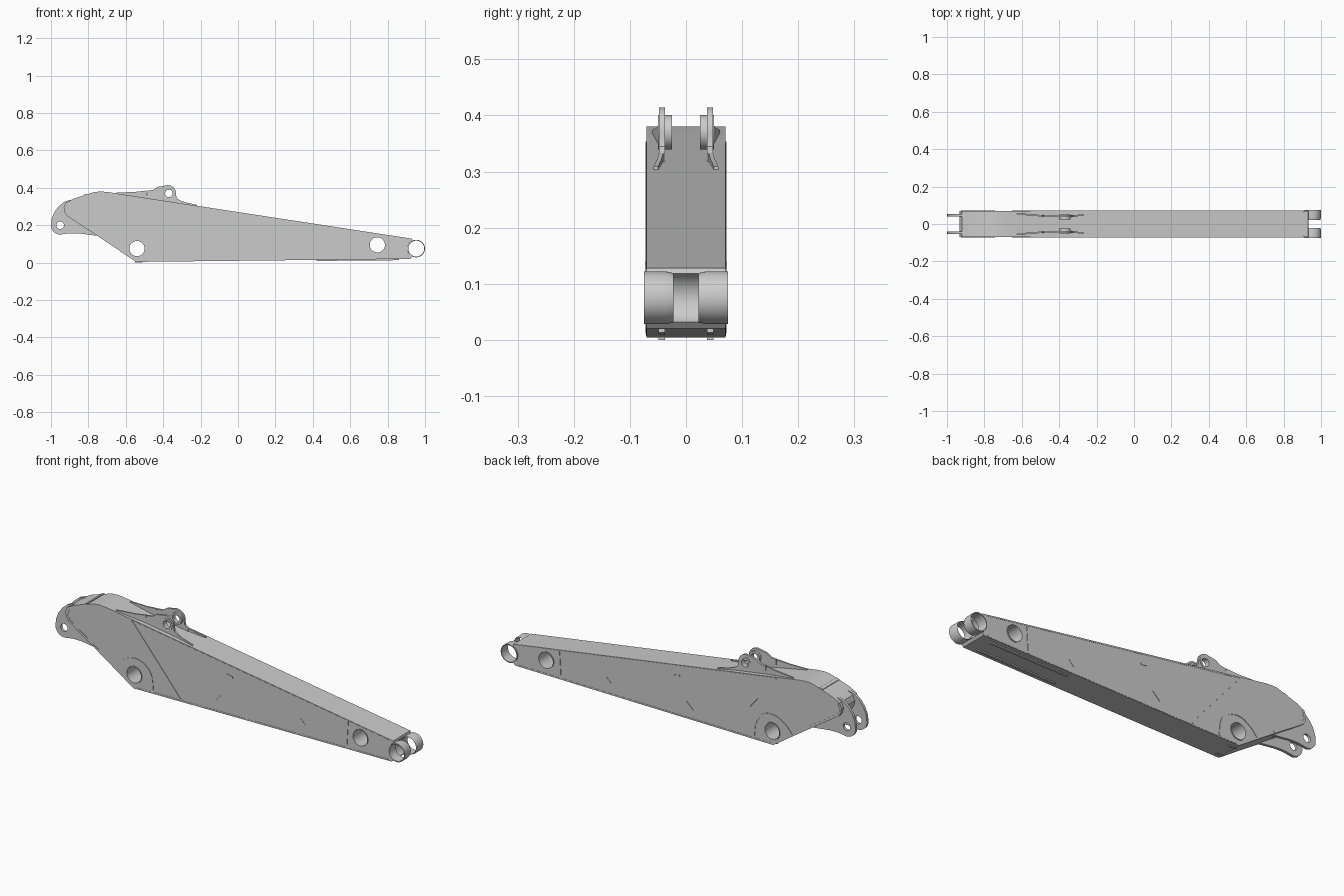
import bpy, bmesh
from math import cos, sin, radians, hypot

if "Cube" in bpy.data.objects:
    bpy.data.objects.remove(bpy.data.objects["Cube"])


def arc(cx, cz, r, a0, a1, n):
    return [(cx + r * cos(radians(a0 + (a1 - a0) * i / n)),
             cz + r * sin(radians(a0 + (a1 - a0) * i / n))) for i in range(n + 1)]


def circle(cx, cz, r, n=40):
    return arc(cx, cz, r, 0, 360, n)[:-1]


def plate(name, outline, y0, y1, holes=(), shear=0.0, x0=0.0):
    """Side profile with holes, extruded along y from y0 to y1."""
    bm = bmesh.new()
    edges = []
    for loop in [outline, *holes]:
        vs = [bm.verts.new((x, y0, z)) for x, z in loop]
        edges += [bm.edges.new((vs[i], vs[(i + 1) % len(vs)])) for i in range(len(vs))]
    if holes:
        bmesh.ops.triangle_fill(bm, edges=edges, use_beauty=True)
    else:
        bm.faces.new(list(bm.verts))
    ret = bmesh.ops.extrude_face_region(bm, geom=bm.faces[:])
    for v in ret["geom"]:
        if isinstance(v, bmesh.types.BMVert):
            v.co.y = y1
    for v in bm.verts:
        v.co.y += shear * (v.co.x - x0)
    bmesh.ops.recalc_face_normals(bm, faces=bm.faces[:])
    me = bpy.data.meshes.new(name)
    bm.to_mesh(me)
    bm.free()
    ob = bpy.data.objects.new(name, me)
    bpy.context.collection.objects.link(ob)
    return ob


def pair(name, *args, **kw):
    ob = plate(name, *args, **kw)
    ob.modifiers.new("mirror", "MIRROR").use_axis = (False, True, False)
    return ob


def bead(name, path, w, y0=0.066, y1=0.0725):
    """Raised weld ribbon following a path on both side faces."""
    left, right = [], []
    for i, (x, z) in enumerate(path):
        a, b = path[max(i - 1, 0)], path[min(i + 1, len(path) - 1)]
        dx, dz = b[0] - a[0], b[1] - a[1]
        k = w / 2 / hypot(dx, dz)
        left.append((x - dz * k, z + dx * k))
        right.append((x + dz * k, z - dx * k))
    return pair(name, left + right[::-1], y0, y1)


def lathe(name, profile, cx, cz, n=40):
    """Closed (radius, y) section spun around a cross-wise axis, mirrored in y."""
    bm = bmesh.new()
    rings = [[bm.verts.new((cx + r * cos(radians(360 * i / n)), y,
                            cz + r * sin(radians(360 * i / n)))) for i in range(n)]
             for r, y in profile]
    for a, b in zip(rings, rings[1:] + rings[:1]):
        for i in range(n):
            j = (i + 1) % n
            bm.faces.new((a[i], a[j], b[j], b[i]))
    bmesh.ops.recalc_face_normals(bm, faces=bm.faces[:])
    me = bpy.data.meshes.new(name)
    bm.to_mesh(me)
    bm.free()
    ob = bpy.data.objects.new(name, me)
    bpy.context.collection.objects.link(ob)
    ob.modifiers.new("mirror", "MIRROR").use_axis = (False, True, False)
    return ob


PIVOT, LINK, TIP = (-0.54, 0.075), (0.745, 0.095), (0.953, 0.075)

# main box beam, with a concave seat for the tip tubes
body = [(-0.545, 0.004), (-0.74, 0.135), (-0.915, 0.25), (-0.928, 0.27), (-0.932, 0.295),
        (-0.92, 0.32), (-0.88, 0.341), (-0.82, 0.361), (-0.765, 0.378), (-0.735, 0.38),
        (-0.70, 0.378), (-0.56, 0.356), (0.93, 0.128)]
body += arc(*TIP, 0.0475, 115, 245, 14) + [(0.922, 0.02)]
plate("beam_body", body, -0.07, 0.07, [circle(*PIVOT, 0.042), circle(*LINK, 0.042)])

# cross-wise pin bores
for nm, c in (("pivot_collar", PIVOT), ("link_collar", LINK)):
    lathe(nm, [(0.0405, 0.05), (0.0405, 0.0735), (0.044, 0.0735), (0.044, 0.05)], *c)

# tip tubes with tapered inner ends
lathe("tip_tube", [(0.0425, 0.022), (0.0425, 0.075), (0.047, 0.075), (0.047, 0.036),
                   (0.044, 0.022)], *TIP)

# rear cylinder ears
ear = [(-0.72, 0.14), (-0.78, 0.147), (-0.85, 0.156), (-0.90, 0.157)]
ear += arc(-0.95, 0.2, 0.05, 285, 180, 10)[0:]
ear += [(-0.996, 0.235), (-0.982, 0.27), (-0.96, 0.30), (-0.93, 0.325), (-0.90, 0.335),
        (-0.80, 0.33)]
pair("rear_ear", ear, 0.039, 0.053, [circle(-0.95, 0.2, 0.02, 24)])

# upper bracket: lug plates, bosses and splayed gussets
lug = [(-0.485, 0.33), (-0.485, 0.385), (-0.455, 0.388), (-0.43, 0.405)]
lug += arc(-0.375, 0.37, 0.044, 110, -10, 12) + [(-0.328, 0.345), (-0.31, 0.332), (-0.31, 0.31)]
pair("bracket_lug", lug, 0.037, 0.048, [circle(-0.37, 0.37, 0.02, 24)])
lathe("bracket_boss", [(0.02, 0.025), (0.02, 0.05), (0.031, 0.05), (0.031, 0.025)],
      -0.37, 0.37, 24)
pair("rear_gusset", [(-0.65, 0.365), (-0.65, 0.374), (-0.55, 0.378), (-0.49, 0.385),
                     (-0.482, 0.34)], 0.039, 0.047, shear=-0.085, x0=-0.485)
pair("front_gusset", [(-0.325, 0.31), (-0.325, 0.338), (-0.28, 0.322), (-0.22, 0.309),
                      (-0.22, 0.3)], 0.039, 0.047, shear=0.1, x0=-0.325)

# side weld seams
bead("diagonal_seam", [(-0.56, 0.35), (-0.28, 0.018)], 0.012)
bead("tip_seam", [(0.672, 0.161), (0.664, 0.022)], 0.009)
bead("pivot_arch", [(-0.65, 0.085), (-0.62, 0.119)] + arc(-0.535, 0.06, 0.097, 122, 5, 14)
     + [(-0.434, 0.012)], 0.009)
bead("upper_seam", [(-0.55, 0.349), (0.9, 0.128)], 0.005, y1=0.0712)
bead("lower_seam", [(-0.53, 0.010), (0.9, 0.025)], 0.006, y1=0.0712)
bead("cheek_seam", [(-0.745, 0.148), (-0.905, 0.255), (-0.922, 0.28), (-0.91, 0.317)],
     0.006, y1=0.0715)
bead("side_rib", [(-0.09, 0.06), (-0.05, 0.098)], 0.005)
bead("side_tab", [(-0.015, 0.216), (0.02, 0.21)], 0.01)
pair("diamond_pad", circle(0.405, 0.077, 0.027, 4), 0.066, 0.0715)

# cross weld on the rear top, wear strips and small feet below
plate("top_cross_seam", [(-0.823, 0.355), (-0.823, 0.363), (-0.807, 0.369), (-0.807, 0.36)],
      -0.069, 0.069)
pair("wear_strip", [(0.42, 0.016), (0.42, 0.009), (0.86, 0.013), (0.86, 0.022)], 0.037, 0.049)
pair("bottom_foot", [(-0.55, 0.012), (-0.55, 0.002), (-0.54, 0.0), (-0.51, 0.0), (-0.51, 0.01)],
     0.037, 0.049)

# smooth rounded surfaces, keep edges crisp
for ob in bpy.context.collection.objects:
    ob.select_set(True)
    bpy.context.view_layer.objects.active = ob
bpy.ops.object.shade_smooth_by_angle(angle=radians(25))
